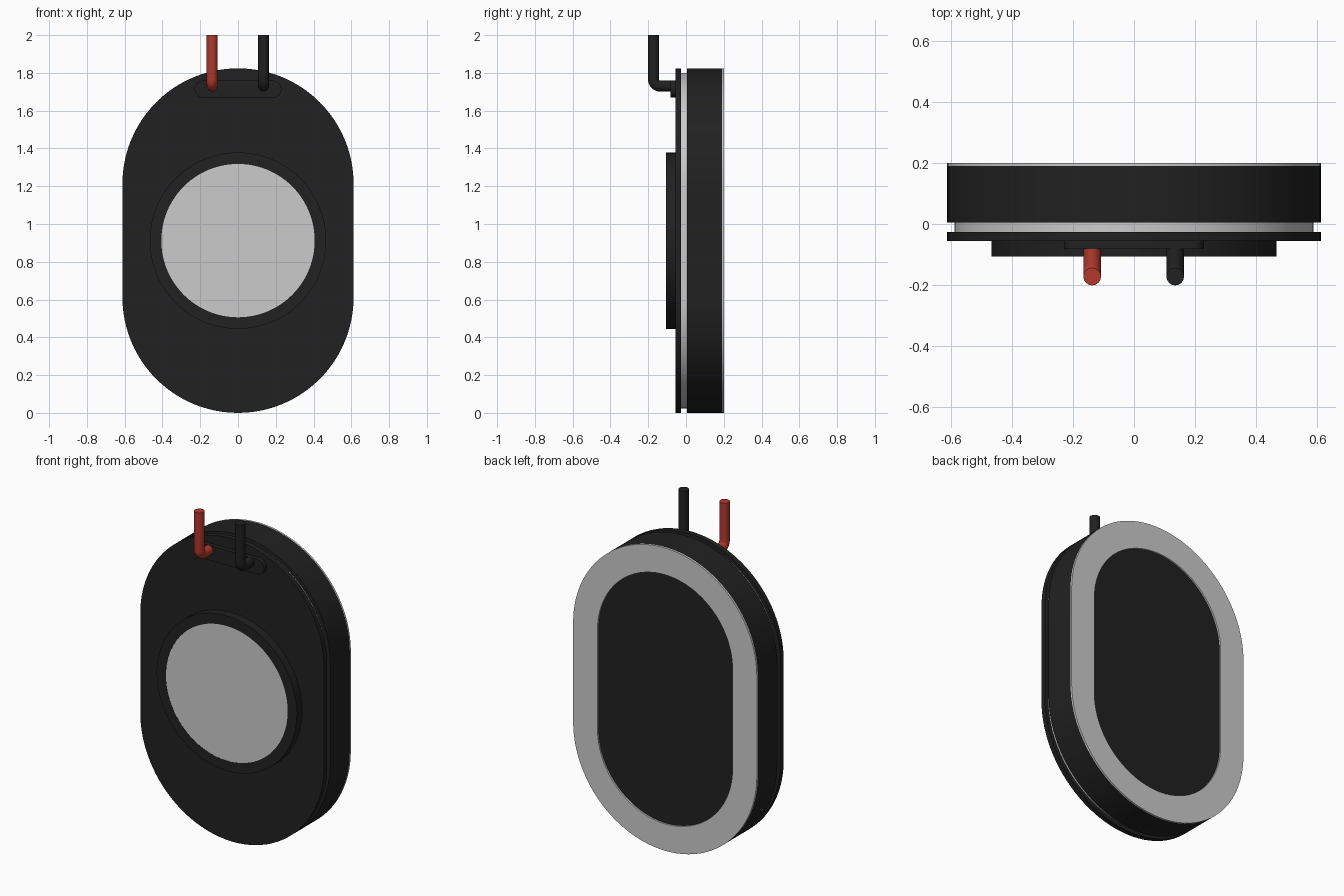
import bpy, bmesh, math

if "Cube" in bpy.data.objects:
    bpy.data.objects.remove(bpy.data.objects["Cube"])

def material(name, rgb):
    m = bpy.data.materials.new(name)
    m.diffuse_color = (*rgb, 1)
    m.use_nodes = True
    m.node_tree.nodes["Principled BSDF"].inputs["Base Color"].default_value = m.diffuse_color
    return m

BLACK = material("black_plastic", (0.015, 0.015, 0.015))
RED = material("red_insulation", (0.45, 0.04, 0.025))
MID_Z = 0.912

def capsule(r, half_x=0.0, half_z=0.0, n=96):
    """Outline of a circle stretched by half_x / half_z straight runs."""
    pts = []
    for q in range(4):
        sx = half_x if q in (0, 3) else -half_x
        sz = half_z if q in (0, 1) else -half_z
        for i in range(n // 4 + 1):
            a = math.pi / 2 * (q + i / (n // 4))
            p = (sx + r * math.cos(a), sz + r * math.sin(a))
            if not pts or math.dist(p, pts[-1]) > 1e-5:
                pts.append(p)
    if math.dist(pts[0], pts[-1]) < 1e-5:
        pts.pop()
    return pts

def finish(obj, mat):
    if mat:
        obj.data.materials.append(mat)
    bpy.ops.object.select_all(action='DESELECT')
    bpy.context.view_layer.objects.active = obj
    obj.select_set(True)
    bpy.ops.object.shade_smooth_by_angle(angle=math.radians(35))

def slab(name, y0, y1, outer, inner=None, mat=None, z=MID_Z):
    """Outline extruded from y0 to y1, with an optional matching hole."""
    bm = bmesh.new()
    ring = lambda pts, y: [bm.verts.new((px, y, z + pz)) for px, pz in pts]
    loops = [ring(outer, y0), ring(outer, y1)]
    if inner:
        loops += [ring(inner, y1), ring(inner, y0), loops[0]]
    else:
        for loop in loops:
            bm.faces.new(loop)
    n = len(outer)
    for a, b in zip(loops, loops[1:]):
        for i in range(n):
            j = (i + 1) % n
            bm.faces.new((a[i], a[j], b[j], b[i]))
    bmesh.ops.recalc_face_normals(bm, faces=bm.faces)
    me = bpy.data.meshes.new(name)
    bm.to_mesh(me)
    bm.free()
    obj = bpy.data.objects.new(name, me)
    bpy.context.collection.objects.link(obj)
    finish(obj, mat)

def wire(name, x, mat):
    """Lead that leaves the solder pad, bends and runs upward."""
    b, y, z = 0.036, -0.172, 1.73
    path = [(x, -0.06, z)]
    for i in range(9):
        a = math.pi / 2 * i / 8
        path.append((x, y + b - b * math.sin(a), z + b - b * math.cos(a)))
    path.append((x, y, 2.0))
    cu = bpy.data.curves.new(name, 'CURVE')
    cu.dimensions = '3D'
    cu.bevel_depth = 0.029
    cu.bevel_resolution = 6
    cu.use_fill_caps = True
    sp = cu.splines.new('POLY')
    sp.points.add(len(path) - 1)
    for p, co in zip(sp.points, path):
        p.co = (*co, 1)
    obj = bpy.data.objects.new(name, cu)
    bpy.context.collection.objects.link(obj)
    bpy.ops.object.select_all(action='DESELECT')
    bpy.context.view_layer.objects.active = obj
    obj.select_set(True)
    bpy.ops.object.convert(target='MESH')
    finish(bpy.context.object, mat)

# Main layered housing
R, H = 0.612, 0.30
slab("rear_gasket", 0.19, 0.2, capsule(R, 0, H), capsule(0.45, 0, H))
slab("housing", 0.005, 0.19, capsule(R, 0, H), mat=BLACK)
slab("metal_frame", -0.026, 0.005, capsule(0.588, 0, H))
slab("front_plate", -0.056, -0.026, capsule(R, 0, H), mat=BLACK)

# Round magnet boss
slab("magnet_ring", -0.107, -0.056, capsule(0.467), capsule(0.406), BLACK)
slab("magnet_disc", -0.106, -0.056, capsule(0.406))

# Terminal pad and leads
slab("terminal_pad", -0.082, -0.056, capsule(0.045, 0.185), mat=BLACK, z=1.714)
wire("red_wire", -0.137, RED)
wire("black_wire", 0.135, BLACK)
